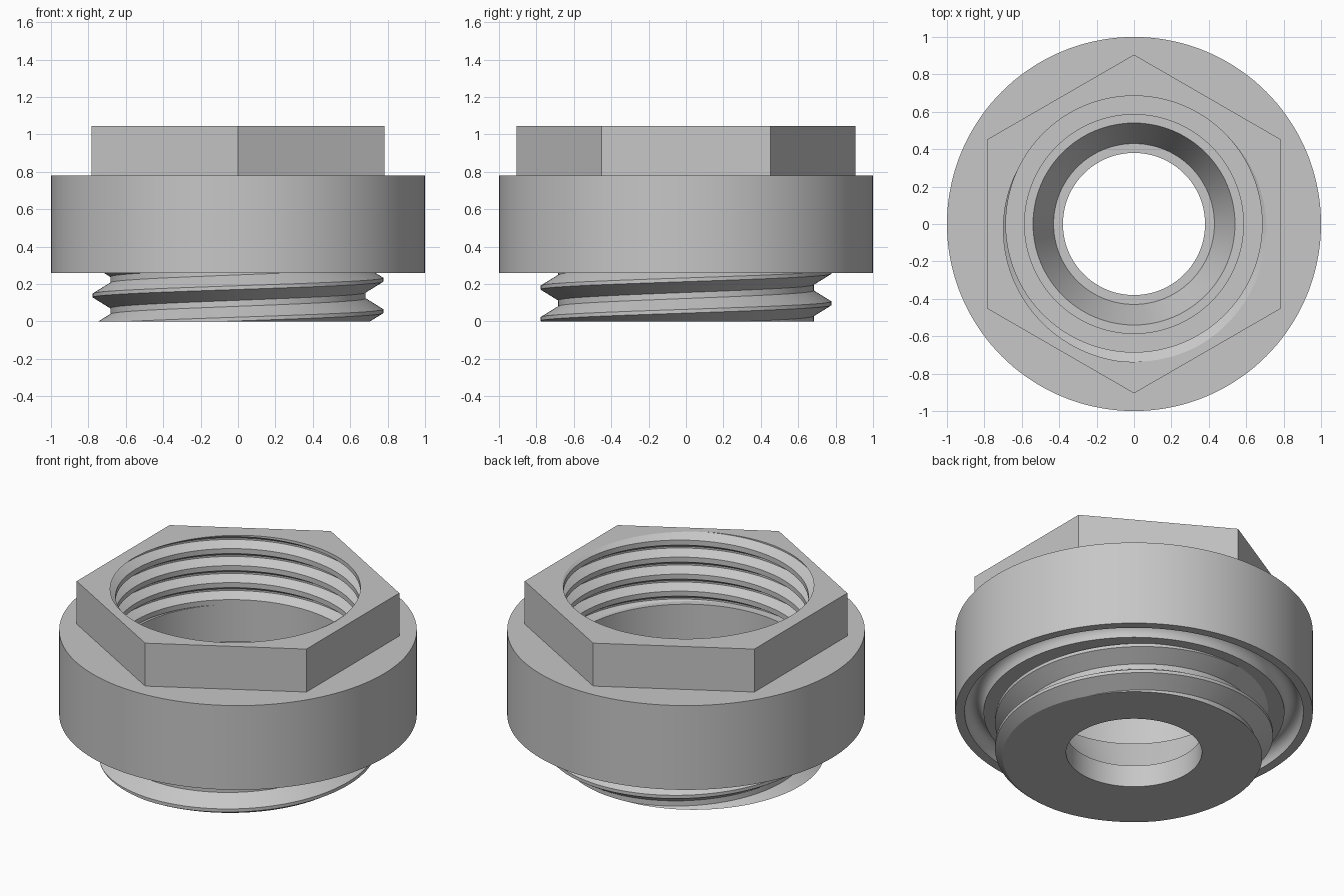
import bpy, bmesh
from math import pi, sin, cos, atan2, radians, degrees
from mathutils import Vector

if "Cube" in bpy.data.objects:
    bpy.data.objects.remove(bpy.data.objects["Cube"], do_unlink=True)

N = 144          # segments per turn
TOP = 1.045      # top of the hex head
SHOULDER = 0.78  # top of the collar
RIM = 0.26       # underside of the collar
BORE = 0.38      # through-hole radius

grey = bpy.data.materials.new("light grey metal")
grey.use_nodes = True
grey.diffuse_color = (0.57, 0.57, 0.57, 1)
grey.node_tree.nodes["Principled BSDF"].inputs["Base Color"].default_value = (0.57, 0.57, 0.57, 1)


def sweep(profile, pitch=0.0, start=0.0, turns=1):
    """Sweep an (r, z) profile round the z axis, climbing by pitch each turn."""
    bm = bmesh.new()
    rows = []
    for i in range(turns * N + 1):
        a = 2 * pi * i / N
        lift = start + pitch * i / N
        rows.append([bm.verts.new((r * cos(a), r * sin(a), z + lift)) for r, z in profile])
    for p, q in zip(rows, rows[1:]):
        for j in range(len(profile) - 1):
            bm.faces.new((p[j], q[j], q[j + 1], p[j + 1]))
    bmesh.ops.remove_doubles(bm, verts=bm.verts, dist=1e-5)
    return bm


def clip(bm, low, high):
    """Cut the mesh flat at two heights."""
    for z, up in ((low, -1), (high, 1)):
        bmesh.ops.bisect_plane(bm, geom=bm.verts[:] + bm.edges[:] + bm.faces[:], dist=1e-6,
                               plane_co=(0, 0, z), plane_no=(0, 0, up), clear_outer=True)


def extend(bm, edges, radius=None, z=None):
    """Extrude open edges to a radius (a function of angle) or to a height."""
    out = bmesh.ops.extrude_edge_only(bm, edges=edges)["geom"]
    for v in (g for g in out if isinstance(g, bmesh.types.BMVert)):
        if radius:
            a = atan2(v.co.y, v.co.x)
            v.co = Vector((radius(a) * cos(a), radius(a) * sin(a), v.co.z))
        if z is not None:
            v.co.z = z
    return [g for g in out if isinstance(g, bmesh.types.BMEdge) and g.is_boundary]


def open_edges(bm, z):
    return [e for e in bm.edges if e.is_boundary and all(abs(v.co.z - z) < 1e-4 for v in e.verts)]


def finish(bm, name):
    bmesh.ops.remove_doubles(bm, verts=bm.verts, dist=1e-5)
    mesh = bpy.data.meshes.new(name)
    bm.to_mesh(mesh)
    bm.free()
    mesh.materials.append(grey)
    obj = bpy.data.objects.new(name, mesh)
    bpy.context.collection.objects.link(obj)
    bpy.ops.object.select_all(action="DESELECT")
    obj.select_set(True)
    bpy.context.view_layer.objects.active = obj
    bpy.ops.object.shade_smooth_by_angle(angle=radians(25))


def hex_radius(a):
    return 0.784 / cos(radians((degrees(a) + 30) % 60 - 30))


# Collar with a rounded seal groove in its underside
mid, half = 0.894, 0.053
groove = [(mid - half * cos(pi * k / 12), RIM + 1.3 * half * sin(pi * k / 12)) for k in range(13)]
finish(sweep([(0.66, RIM)] + groove + [(1, RIM), (1, SHOULDER), (0.75, SHOULDER)]), "collar")

# Stub with a coarse outside thread and a flat end
p = 0.168
ridge = [(0.683, -p / 2), (0.683, -0.068), (0.777, -0.01),
         (0.777, 0.01), (0.683, 0.068), (0.683, p / 2)]
stub = sweep(ridge, p, 0.055 - 2 * p, 5)
clip(stub, 0, RIM + 0.005)
extend(stub, open_edges(stub, 0), radius=lambda a: BORE)
finish(stub, "threaded_stub")

# Hex head with a finer inside thread opening through the top face
q = 0.105
notch = [(0.685, q / 2), (0.685, 0.037), (0.737, 0.005),
         (0.737, -0.005), (0.685, -0.037), (0.685, -q / 2)]
head = sweep(notch, q, TOP + q * 80 / 360 - 6 * q, 8)
SEAT = 0.62
clip(head, SEAT, TOP)
extend(head, open_edges(head, SEAT), radius=lambda a: 0.685)
outline = extend(head, open_edges(head, TOP), radius=hex_radius)
outline = [e for e in outline if min(v.co.xy.length for v in e.verts) > 0.78]
extend(head, outline, z=SHOULDER)
finish(head, "hex_head")

# Smooth socket wall, stepped floor, tapered seat and through hole
finish(sweep([(0.685, SEAT), (0.685, 0.39), (0.585, 0.39), (0.585, 0.37), (0.54, 0.37),
              (0.43, 0.135), (BORE, 0.135), (BORE, 0)]), "bore")
